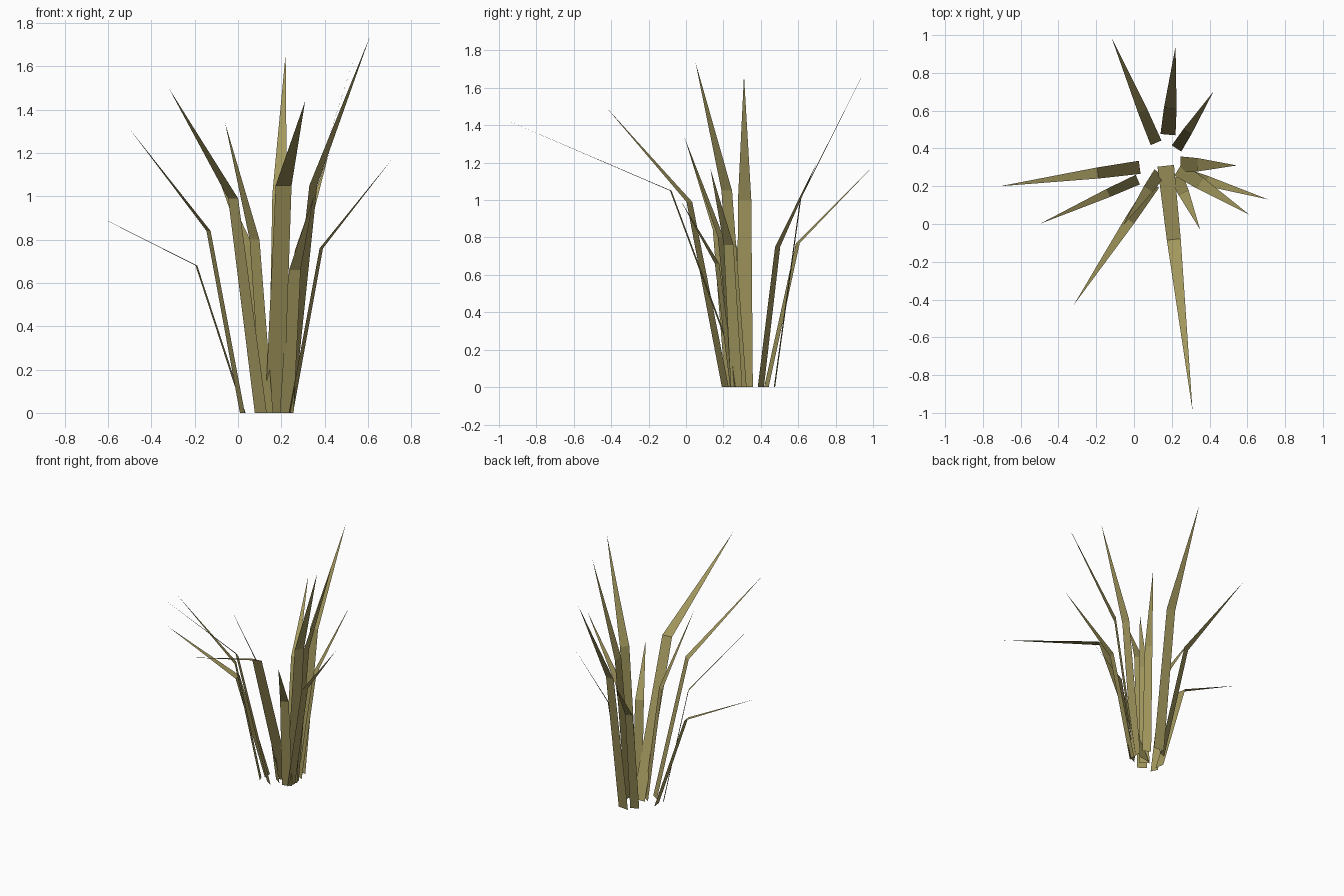
import bpy
from mathutils import Vector

default = bpy.data.objects.get("Cube")
if default:
    bpy.data.objects.remove(default, do_unlink=True)

# Dry olive leaf colour
leaf = bpy.data.materials.new("dry_olive")
leaf.use_nodes = True
colour = (0.36, 0.31, 0.11, 1)
leaf.diffuse_color = colour
bsdf = leaf.node_tree.nodes["Principled BSDF"]
bsdf.inputs["Base Color"].default_value = colour
bsdf.inputs["Roughness"].default_value = 0.9


def add_blade(name, root, tip, bend_height, width, bend=0.3):
    """Flat leaf: an upright strip, bent once, then tapering to a point."""
    base = Vector((*root, 0))
    tip = Vector(tip)
    knee = base.lerp(tip, bend)
    knee.z = bend_height
    lean = tip - base
    side = Vector((-lean.y, lean.x, 0)).normalized() * width / 2
    narrow = side * 0.84
    verts = [base + side, base - side, knee - narrow, knee + narrow, tip]
    mesh = bpy.data.meshes.new(name)
    mesh.from_pydata(verts, [], [(0, 1, 2, 3), (3, 2, 4)])
    mesh.materials.append(leaf)
    obj = bpy.data.objects.new(name, mesh)
    bpy.context.collection.objects.link(obj)


# Root position, tip, bend height, width
blades = {
    "left_low": ((0.03, 0.30), (-0.71, 0.20, 0.94), 0.68, 0.07),
    "left_mid": ((0.02, 0.235), (-0.50, 0.0, 1.31), 0.84, 0.055),
    "front_left_tall": ((0.105, 0.21), (-0.32, -0.43, 1.50), 0.99, 0.066),
    "front_left_short": ((0.135, 0.27), (-0.06, -0.01, 1.34), 0.80, 0.066),
    "front_long": ((0.168, 0.308), (0.31, -0.99, 1.44), 1.05, 0.088),
    "front_short": ((0.225, 0.25), (0.35, -0.03, 1.00), 0.66, 0.07),
    "right_tallest": ((0.235, 0.29), (0.61, 0.05, 1.74), 1.05, 0.08),
    "right_low": ((0.245, 0.27), (0.71, 0.13, 1.17), 0.76, 0.065),
    "right_tall": ((0.245, 0.315), (0.545, 0.31, 1.67), 1.00, 0.085),
    "back_right": ((0.225, 0.40), (0.42, 0.70, 1.20), 0.75, 0.06),
    "back_tall": ((0.18, 0.473), (0.22, 0.94, 1.66), 1.01, 0.08),
    "back_left": ((0.117, 0.43), (-0.12, 0.99, 1.17), 0.77, 0.062),
}
for name, spec in blades.items():
    add_blade("blade_" + name, *spec)
